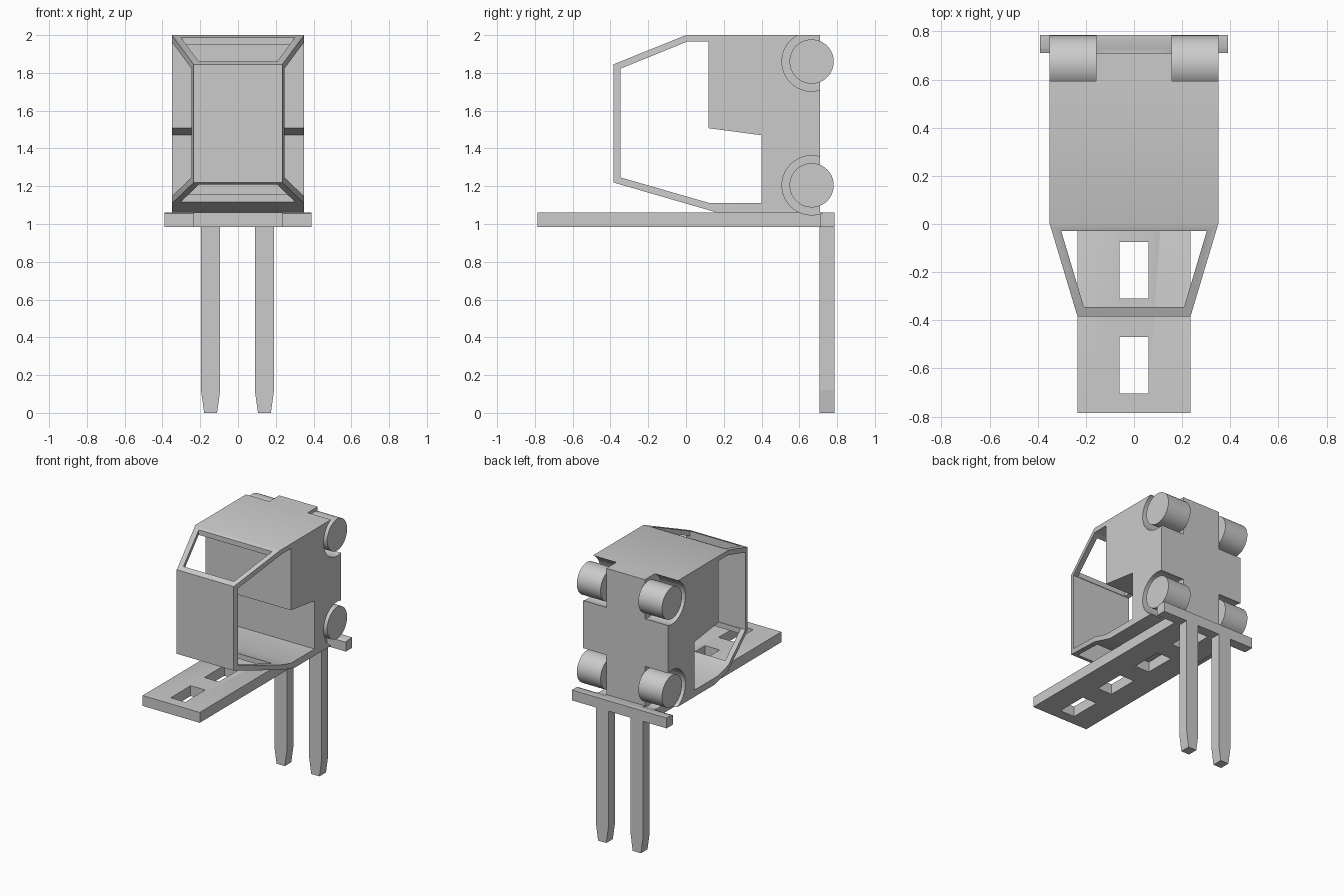
import bpy, bmesh, math
from mathutils import Matrix

if "Cube" in bpy.data.objects:
    bpy.data.objects.remove(bpy.data.objects["Cube"])


def prism(name, pts, axis, lo, hi):
    """Extrude a 2D outline along an axis: x -> (y,z), y -> (x,z), z -> (x,y)."""
    def place(p, d):
        return {'x': (d, p[0], p[1]), 'y': (p[0], d, p[1]), 'z': (p[0], p[1], d)}[axis]
    bm = bmesh.new()
    a = [bm.verts.new(place(p, lo)) for p in pts]
    b = [bm.verts.new(place(p, hi)) for p in pts]
    bm.faces.new(a)
    bm.faces.new(b)
    for i in range(len(pts)):
        j = (i + 1) % len(pts)
        bm.faces.new((a[i], a[j], b[j], b[i]))
    bmesh.ops.recalc_face_normals(bm, faces=bm.faces)
    return finish(name, bm)


def cylinder(name, x0, x1, y, z, r):
    bm = bmesh.new()
    m = Matrix.Translation(((x0 + x1) / 2, y, z)) @ Matrix.Rotation(math.pi / 2, 4, 'Y')
    bmesh.ops.create_cone(bm, cap_ends=True, segments=64, radius1=r, radius2=r,
                          depth=abs(x1 - x0), matrix=m)
    return finish(name, bm)


def finish(name, bm):
    me = bpy.data.meshes.new(name)
    bm.to_mesh(me)
    bm.free()
    ob = bpy.data.objects.new(name, me)
    bpy.context.collection.objects.link(ob)
    return ob


def combine(ob, cutters, op='DIFFERENCE'):
    """Apply booleans and leave only the result mesh."""
    for c in cutters:
        c.hide_render = True
        mod = ob.modifiers.new("cut", 'BOOLEAN')
        mod.operation, mod.solver, mod.object = op, 'EXACT', c
    dg = bpy.context.evaluated_depsgraph_get()
    me = bpy.data.meshes.new_from_object(ob.evaluated_get(dg))
    ob.modifiers.clear()
    ob.data = me
    for c in cutters:
        bpy.data.objects.remove(c)


def smooth(ob):
    bpy.ops.object.select_all(action='DESELECT')
    ob.select_set(True)
    bpy.context.view_layer.objects.active = ob
    bpy.ops.object.shade_smooth_by_angle(angle=math.radians(30))


def rect(x0, x1, y0, y1):
    return [(x0, y0), (x1, y0), (x1, y1), (x0, y1)]


WHEEL_Y, WHEEL_Z = 0.665, (1.205, 1.86)


def arches(heights):
    return [cylinder("arch_cutter", s * 0.158, s * 0.6, WHEEL_Y, z, 0.157)
            for s in (-1, 1) for z in heights]


# Cab body: side profile intersected with the tapered plan
cab = prism("cab_body", [(-0.385, 1.22), (-0.385, 1.845), (0, 2), (0.71, 2),
                         (0.71, 1.062), (0.16, 1.062)], 'x', -0.5, 0.5)
plan = prism("plan_cutter", [(-0.2, -0.5), (0.2, -0.5), (0.35, 0), (0.35, 1),
                             (-0.35, 1), (-0.35, 0)], 'z', 0.5, 2.5)
combine(cab, [plan], 'INTERSECT')

# Side openings, roof and floor windows, wheel arches
door = prism("door_cutter", [(-0.348, 1.247), (-0.348, 1.822), (0.005, 1.965), (0.12, 1.965),
                             (0.12, 1.507), (0.4, 1.47), (0.4, 1.112), (0.12, 1.112)],
             'x', -0.7, 0.7)
window = prism("window_cutter", [(-0.208, -0.345), (0.208, -0.345), (0.302, -0.03),
                                 (-0.302, -0.03)], 'z', 0.5, 2.5)
combine(cab, [door, window] + arches(WHEEL_Z))
smooth(cab)

# Slotted T-shaped base plate
plate = prism("base_plate", [(-0.235, -0.785), (0.235, -0.785), (0.235, 0.71), (0.39, 0.71),
                             (0.39, 0.785), (-0.39, 0.785), (-0.39, 0.71), (-0.235, 0.71)],
              'z', 0.985, 1.062)
slots = [prism("slot_cutter", rect(-0.06, 0.06, y, y + 0.235), 'z', 0.8, 1.3)
         for y in (-0.705, -0.31, 0.085, 0.473)]
combine(plate, slots + arches(WHEEL_Z[:1]))
smooth(plate)

# Tapered stakes under the crossbar
for side, x in (("left", -0.145), ("right", 0.14)):
    prism(side + "_stake", [(x - 0.034, 0), (x + 0.034, 0), (x + 0.051, 0.12), (x + 0.051, 0.985),
                            (x - 0.051, 0.985), (x - 0.051, 0.12)], 'y', 0.708, 0.785)

# Wheels
for side, s in (("left", -1), ("right", 1)):
    for level, z in zip(("lower", "upper"), WHEEL_Z):
        smooth(cylinder(f"{side}_{level}_wheel", s * 0.155, s * 0.35, WHEEL_Y, z, 0.117))
